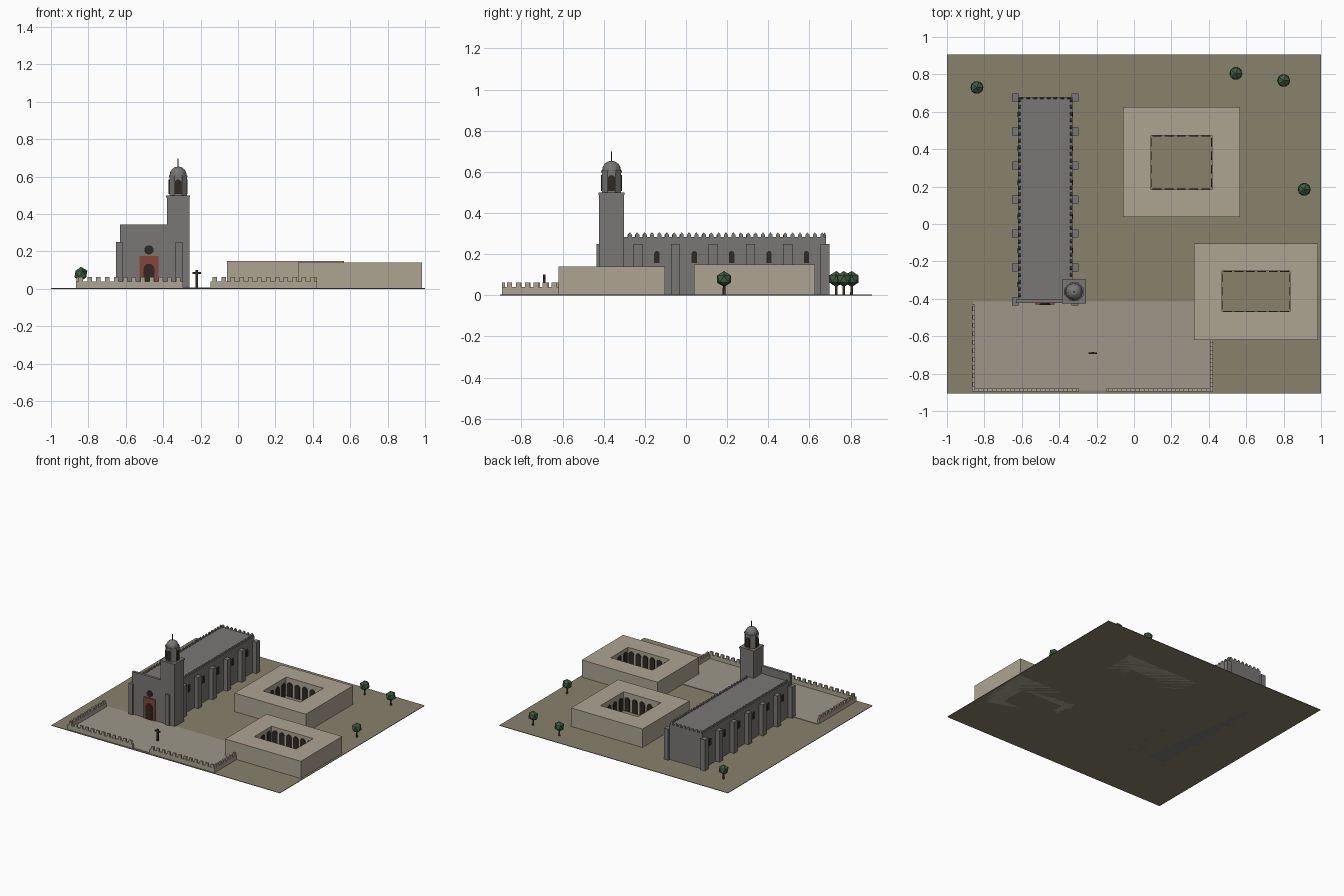
import bpy, bmesh
from math import pi, sin, cos
from mathutils import Matrix, Vector

if "Cube" in bpy.data.objects:
    bpy.data.objects.remove(bpy.data.objects["Cube"])


def mat(name, r, g, b):
    m = bpy.data.materials.new(name)
    m.diffuse_color = (r, g, b, 1)
    m.use_nodes = True
    m.node_tree.nodes["Principled BSDF"].inputs["Base Color"].default_value = m.diffuse_color
    return m


STONE = mat("grey_stone", 0.19, 0.185, 0.178)
PLASTER = mat("tan_plaster", 0.42, 0.375, 0.29)
PAVING = mat("paving", 0.34, 0.305, 0.25)
EARTH = mat("earth", 0.25, 0.22, 0.15)
DARK = mat("dark_opening", 0.03, 0.022, 0.017)
RED = mat("red_portal", 0.24, 0.06, 0.04)
LEAF = mat("foliage", 0.05, 0.11, 0.055)
BARK = mat("bark", 0.09, 0.06, 0.035)


def finish(name, bm, material):
    bmesh.ops.recalc_face_normals(bm, faces=bm.faces)
    me = bpy.data.meshes.new(name)
    bm.to_mesh(me)
    bm.free()
    me.materials.append(material)
    ob = bpy.data.objects.new(name, me)
    bpy.context.collection.objects.link(ob)
    return ob


def add_box(bm, x0, x1, y0, y1, z0, z1):
    m = Matrix.Translation(((x0 + x1) / 2, (y0 + y1) / 2, (z0 + z1) / 2))
    bmesh.ops.create_cube(bm, size=1, matrix=m @ Matrix.Diagonal((x1 - x0, y1 - y0, z1 - z0, 1)))


def boxes(name, material, *dims):
    bm = bmesh.new()
    for d in dims:
        add_box(bm, *d)
    return finish(name, bm, material)


def add_cone(bm, x, y, z0, z1, r0, r1, n, turn=0.0):
    m = Matrix.Translation((x, y, (z0 + z1) / 2)) @ Matrix.Rotation(turn, 4, 'Z')
    bmesh.ops.create_cone(bm, cap_ends=True, segments=n, radius1=r0, radius2=r1, depth=z1 - z0, matrix=m)


def add_arch(bm, x, y, z, w, h, t, turn):
    """Round-headed panel centred on (x, y), facing -y before turning."""
    r = w / 2
    pts = [(-r, 0), (r, 0)] + [(r * cos(pi * i / 8), h - r + r * sin(pi * i / 8)) for i in range(9)]
    m = Matrix.Translation((x, y, z)) @ Matrix.Rotation(turn, 4, 'Z')
    f = bm.faces.new([bm.verts.new(m @ Vector((a, -t / 2, b))) for a, b in pts])
    g = bmesh.ops.extrude_face_region(bm, geom=[f])
    bmesh.ops.translate(bm, vec=m.to_3x3() @ Vector((0, t, 0)),
                        verts=[v for v in g["geom"] if isinstance(v, bmesh.types.BMVert)])


def arches(name, material, *specs):
    bm = bmesh.new()
    for s in specs:
        add_arch(bm, *s)
    return finish(name, bm, material)


def merlons(name, material, runs, z, size, depth, h, step, tip=0.0):
    """Rows of battlement blocks along straight runs, with optional pointed tops."""
    bm = bmesh.new()
    for (xa, ya), (xb, yb) in runs:
        along_x = abs(xb - xa) > abs(yb - ya)
        n = round(max(abs(xb - xa), abs(yb - ya)) / step)
        sx, sy = (size, depth) if along_x else (depth, size)
        for i in range(n):
            k = (i + 0.5) / n
            x, y = xa + (xb - xa) * k, ya + (yb - ya) * k
            add_box(bm, x - sx / 2, x + sx / 2, y - sy / 2, y + sy / 2, z, z + h)
            if tip:
                m = Matrix.Translation((x, y, z + h + tip / 2)) @ Matrix.Diagonal((sx, sy, 1, 1))
                bmesh.ops.create_cone(bm, cap_ends=True, segments=4, radius1=0.707, radius2=0.1, depth=tip,
                                      matrix=m @ Matrix.Rotation(pi / 4, 4, 'Z'))
    return finish(name, bm, material)


# Ground and paved forecourt
boxes("ground", EARTH, (-1, 1, -0.905, 0.905, 0, 0.004))
boxes("forecourt_paving", PAVING, (-0.86, 0.42, -0.89, -0.415, 0.002, 0.008))

# Nave, facade, buttresses
NX0, NX1, CX = -0.62, -0.33, -0.476
boxes("nave", STONE, (NX0, NX1, -0.41, 0.68, 0, 0.283))
boxes("facade", STONE, (-0.63, -0.33, -0.422, -0.402, 0, 0.343))
bay = [-0.414 + 0.1817 * i for i in range(7)]
boxes("buttresses", STONE, *[(x - 0.018, x + 0.018, y - 0.022, y + 0.022, 0, 0.25)
                             for y in bay for x in (NX0 - 0.015, NX1 + 0.015)])
merlons("nave_battlements", STONE,
        [((NX0 + 0.006, -0.40), (NX0 + 0.006, 0.68)), ((NX1 - 0.006, -0.29), (NX1 - 0.006, 0.68)),
         ((NX0, 0.674), (NX1, 0.674))], 0.282, 0.019, 0.012, 0.012, 0.036, 0.01)
arches("nave_windows", DARK, *[(x, (bay[i] + bay[i + 1]) / 2, 0.157, 0.026, 0.058, 0.008, pi / 2)
                               for i in range(6) for x in (NX0, NX1) if i or x == NX0])

# Portal, door and round window
boxes("portal_surround", RED, (CX - 0.05, CX + 0.05, -0.43, -0.42, 0.004, 0.175))
arches("door", DARK, (CX, -0.43, 0.004, 0.058, 0.13, 0.008, 0))
bm = bmesh.new()
bmesh.ops.create_cone(bm, cap_ends=True, segments=16, radius1=0.025, radius2=0.025, depth=0.012,
                      matrix=Matrix.Translation((CX, -0.422, 0.208)) @ Matrix.Rotation(pi / 2, 4, 'X'))
finish("round_window", bm, DARK)

# Bell tower with octagonal belfry and dome
TX, TY = -0.32, -0.362
boxes("tower", STONE, (TX - 0.06, TX + 0.06, TY - 0.061, TY + 0.061, 0, 0.49),
      (TX - 0.064, TX + 0.064, TY - 0.064, TY + 0.064, 0.488, 0.5))
bm = bmesh.new()
add_cone(bm, TX, TY, 0.499, 0.6, 0.051, 0.051, 8, pi / 8)
add_cone(bm, TX, TY, 0.598, 0.607, 0.054, 0.054, 8, pi / 8)
finish("belfry", bm, STONE)
arches("belfry_openings", DARK, *[(TX + 0.0475 * sin(a), TY - 0.0475 * cos(a), 0.508, 0.036, 0.076, 0.006, a)
                                  for a in (0, pi / 2, pi, -pi / 2)])
bm = bmesh.new()
for i in range(4):
    a, b = pi / 8 * i, pi / 8 * (i + 1)
    add_cone(bm, TX, TY, 0.606 + 0.048 * sin(a), 0.606 + 0.048 * sin(b),
             0.046 * cos(a), max(0.046 * cos(b), 0.0005), 12)
bmesh.ops.remove_doubles(bm, verts=bm.verts, dist=0.0002)
finish("dome", bm, STONE)
boxes("finial", DARK, (TX - 0.003, TX + 0.003, TY - 0.003, TY + 0.003, 0.65, 0.698))

# Forecourt walls with battlements and a front gateway
boxes("forecourt_walls", PLASTER,
      (-0.865, -0.295, -0.895, -0.88, 0.002, 0.04), (-0.147, 0.422, -0.895, -0.88, 0.002, 0.04),
      (-0.865, -0.85, -0.88, -0.43, 0.002, 0.04), (0.407, 0.422, -0.88, -0.6, 0.002, 0.04))
merlons("forecourt_battlements", PLASTER,
        [((-0.865, -0.8875), (-0.295, -0.8875)), ((-0.147, -0.8875), (0.422, -0.8875)),
         ((-0.8575, -0.88), (-0.8575, -0.43)), ((0.4145, -0.88), (0.4145, -0.62))],
        0.039, 0.024, 0.014, 0.024, 0.046)

# Forecourt cross
boxes("forecourt_cross", DARK, (-0.226, -0.214, -0.696, -0.684, 0.005, 0.1),
      (-0.243, -0.197, -0.694, -0.686, 0.079, 0.089))


# Cloister blocks: a ring around an open courtyard lined with arches
def cloister(name, outer, inner, h):
    bm = bmesh.new()
    loops = []
    for (x0, x1, y0, y1), z in ((outer, 0), (outer, h), (inner, h), (inner, 0)):
        loops.append([bm.verts.new((x, y, z)) for x, y in ((x0, y0), (x1, y0), (x1, y1), (x0, y1))])
    for k in range(4):
        for i in range(4):
            a, b, j = loops[k], loops[(k + 1) % 4], (i + 1) % 4
            bm.faces.new((a[i], a[j], b[j], b[i]))
    finish(name, bm, PLASTER)
    x0, x1, y0, y1 = inner
    nx, ny = round((x1 - x0) / 0.066), round((y1 - y0) / 0.066)
    specs = []
    for i in range(nx):
        x = x0 + (x1 - x0) * (i + 0.5) / nx
        specs += [(x, y, 0.004, 0.046, 0.11, 0.008, 0) for y in (y0, y1)]
    for i in range(ny):
        y = y0 + (y1 - y0) * (i + 0.5) / ny
        specs += [(x, y, 0.004, 0.046, 0.11, 0.008, pi / 2) for x in (x0, x1)]
    arches(name + "_arches", DARK, *specs)


cloister("rear_cloister", (-0.058, 0.567, 0.038, 0.626), (0.09, 0.417, 0.185, 0.473), 0.15)
cloister("front_cloister", (0.322, 0.984, -0.62, -0.103), (0.47, 0.835, -0.468, -0.252), 0.14)

# Trees
for i, (x, y) in enumerate([(-0.84, 0.73), (0.545, 0.805), (0.8, 0.767), (0.91, 0.185)]):
    bm = bmesh.new()
    add_cone(bm, x, y, 0.002, 0.06, 0.007, 0.006, 6)
    finish(f"tree_trunk_{i + 1}", bm, BARK)
    bm = bmesh.new()
    bmesh.ops.create_icosphere(bm, subdivisions=1, radius=0.039, matrix=Matrix.Translation((x, y, 0.079)))
    finish(f"tree_crown_{i + 1}", bm, LEAF)
